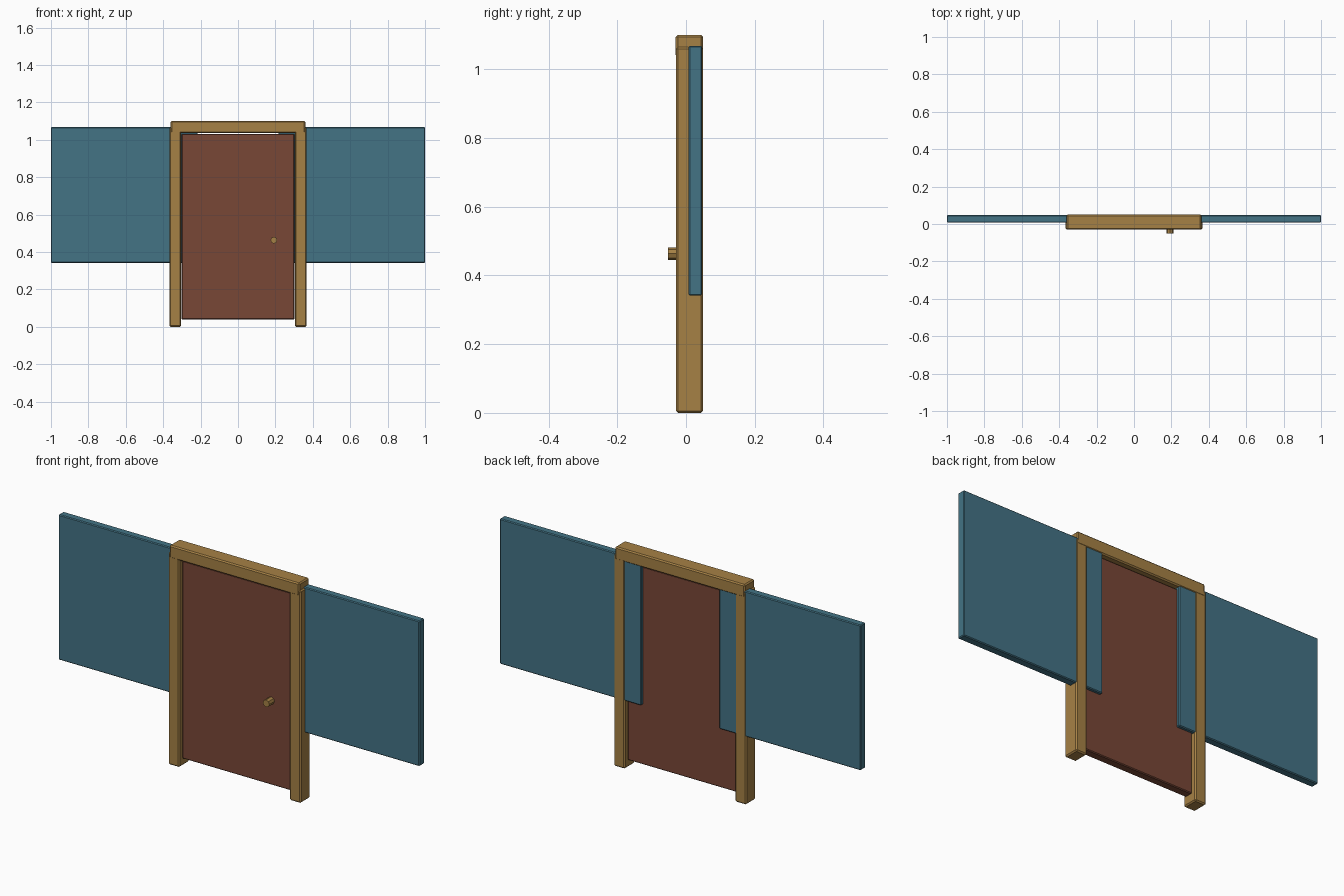
import bpy, math

if "Cube" in bpy.data.objects:
    bpy.data.objects.remove(bpy.data.objects["Cube"])


def material(name, rgb):
    m = bpy.data.materials.new(name)
    m.diffuse_color = (*rgb, 1)
    m.use_nodes = True
    m.node_tree.nodes["Principled BSDF"].inputs["Base Color"].default_value = m.diffuse_color
    return m


WOOD = material("golden_wood", (0.38, 0.22, 0.06))
DOOR = material("red_brown", (0.19, 0.063, 0.037))
WALL = material("slate_teal", (0.056, 0.172, 0.235))


def box(name, lo, hi, mat, bevel):
    """Chamfered box between two opposite corners."""
    centre = [(a + b) / 2 for a, b in zip(lo, hi)]
    bpy.ops.mesh.primitive_cube_add(size=1, location=centre)
    ob = bpy.context.object
    ob.name = name
    ob.scale = [b - a for a, b in zip(lo, hi)]
    bpy.ops.object.transform_apply(location=False, rotation=False, scale=True)
    mod = ob.modifiers.new("edge_chamfer", "BEVEL")
    mod.width = bevel
    mod.segments = 1
    ob.data.materials.append(mat)
    return ob


# Mirrored posts and wall panels, the panels reaching behind the opening
for side, s in (("left", -1), ("right", 1)):
    def span(a, b):
        return sorted((s * a, s * b))

    x0, x1 = span(0.305, 0.367)
    box(side + "_post", (x0, -0.029, 0), (x1, 0.049, 1.064), WOOD, 0.006)
    x0, x1 = span(0.216, 1.0)
    box(side + "_wall_panel", (x0, 0.007, 0.341), (x1, 0.047, 1.068), WALL, 0.004)

# Lintel across the post tops
box("lintel", (-0.36, -0.03, 1.036), (0.36, 0.05, 1.1), WOOD, 0.006)

# Recessed door leaf
box("door_leaf", (-0.302, -0.011, 0.04), (0.302, 0.031, 1.031), DOOR, 0.004)

# Eight-sided door knob on the front
bpy.ops.mesh.primitive_cylinder_add(vertices=8, radius=0.018, depth=0.045,
                                    location=(0.192, -0.0295, 0.463),
                                    rotation=(math.pi / 2, 0, 0))
knob = bpy.context.object
knob.name = "door_knob"
knob.data.materials.append(WOOD)
